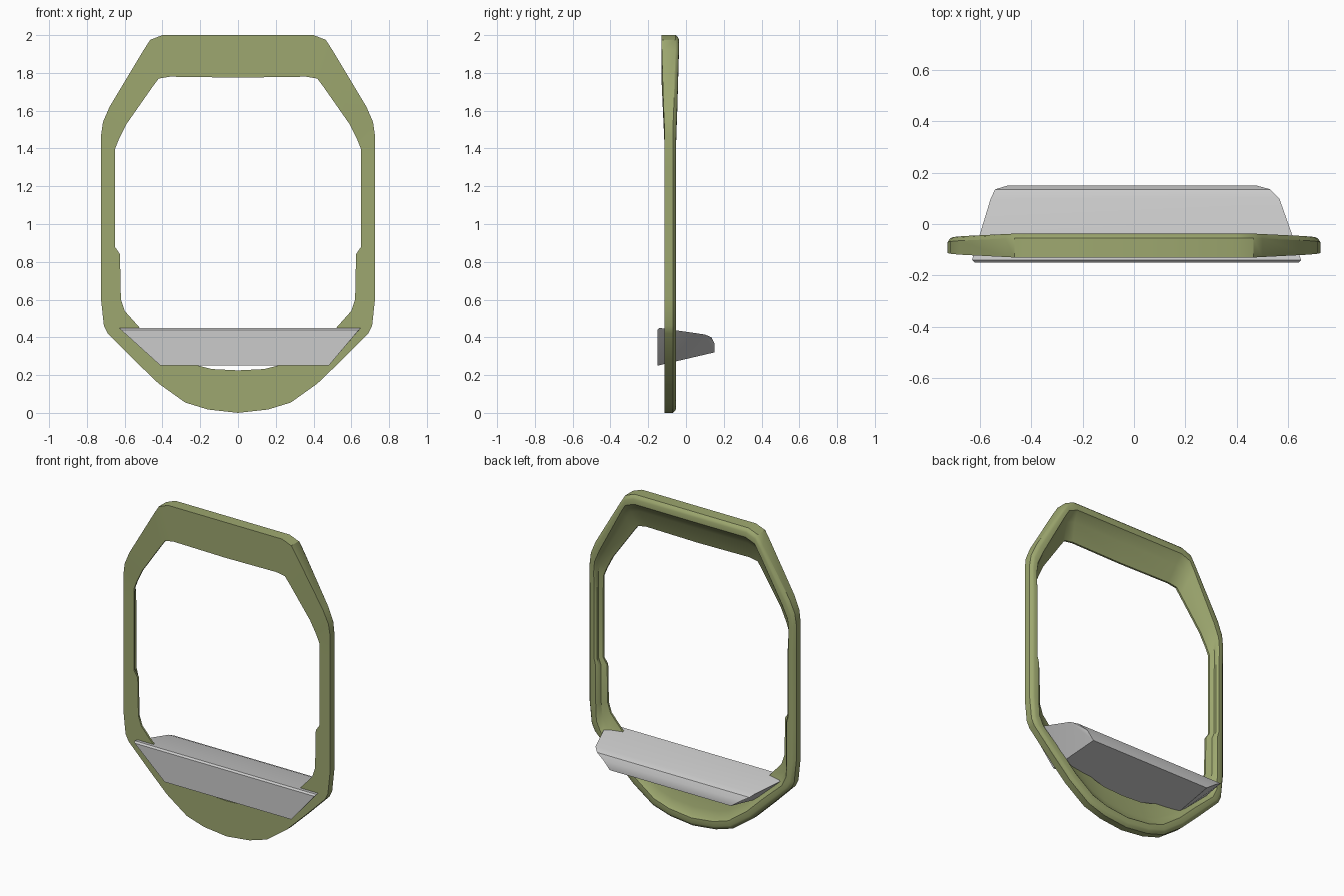
import bpy, bmesh
from mathutils import Vector

if "Cube" in bpy.data.objects:
    bpy.data.objects.remove(bpy.data.objects["Cube"])


def make_object(name, bm, angle, color=None):
    bmesh.ops.recalc_face_normals(bm, faces=bm.faces)
    mesh = bpy.data.meshes.new(name)
    bm.to_mesh(mesh)
    bm.free()
    ob = bpy.data.objects.new(name, mesh)
    bpy.context.collection.objects.link(ob)
    if color:
        mat = bpy.data.materials.new(name + "_paint")
        mat.diffuse_color = color
        mat.use_nodes = True
        mat.node_tree.nodes["Principled BSDF"].inputs["Base Color"].default_value = mat.diffuse_color
        mesh.materials.append(mat)
    bpy.ops.object.select_all(action='DESELECT')
    ob.select_set(True)
    bpy.context.view_layer.objects.active = ob
    bpy.ops.object.shade_smooth_by_angle(angle=angle)
    return ob


def bridge(bm, rings, closed):
    n = len(rings[0])
    count = len(rings) if closed else len(rings) - 1
    for i in range(count):
        a, b = rings[i], rings[(i + 1) % len(rings)]
        for j in range(n):
            k = (j + 1) % n
            bm.faces.new((a[j], a[k], b[k], b[j]))


# Frame outline: right half, bottom to top, (outer x, z, inner x, z)
half = [
    (0, 0.0, 0, 0.225), (0.16, 0.018, 0.14, 0.232), (0.28, 0.055, 0.21, 0.25),
    (0.42, 0.155, 0.33, 0.30), (0.55, 0.28, 0.43, 0.37), (0.69, 0.42, 0.52, 0.45),
    (0.71, 0.46, 0.60, 0.54), (0.725, 0.60, 0.62, 0.60), (0.725, 0.84, 0.625, 0.84),
    (0.725, 0.88, 0.652, 0.88), (0.725, 1.30, 0.652, 1.30), (0.725, 1.47, 0.65, 1.40),
    (0.715, 1.54, 0.63, 1.45), (0.68, 1.62, 0.59, 1.53), (0.50, 1.92, 0.45, 1.73),
    (0.465, 1.975, 0.42, 1.77), (0.40, 2.0, 0.36, 1.78), (0, 2.0, 0, 1.775)]
outline = half + [(-a, b, -c, d) for a, b, c, d in half[-2:0:-1]]

# Frame: thin front plate with a raised rounded rim around the back
bm = bmesh.new()
rings = []
for ox, oz, ix, iz in outline:
    outer, inner = Vector((ox, 0, oz)), Vector((ix, 0, iz))
    w = (inner - outer).length
    t = min(max((iz - 1.40) / 0.37, 0), 1)       # top part is thicker
    front, back = -0.113 - 0.017 * t, -0.052 + 0.015 * t
    rim = min(0.055, w * 0.6)
    section = [(0, front), (0, back - 0.018), (0.012, back - 0.005), (0.024, back),
               (rim, back), (rim + 0.012, back - 0.012),
               (rim + 0.35 * (w - rim), back - 0.03 - 0.012 * t),
               (w, front + 0.012), (w, front)]
    ring = []
    for d, y in section:
        p = outer.lerp(inner, d / w)
        ring.append(bm.verts.new((p.x, y, p.z)))
    rings.append(ring)
bridge(bm, rings, True)
make_object("window_frame", bm, 0.6, (0.34, 0.39, 0.16, 1))

# Shelf: tapered block through the lower opening, (y, z, left x, right x)
profile = [
    (-0.15, 0.25, -0.41, 0.48), (-0.15, 0.44, -0.62, 0.64),
    (-0.14, 0.45, -0.63, 0.65), (0.10, 0.415, -0.557, 0.565),
    (0.135, 0.40, -0.54, 0.53), (0.15, 0.37, -0.49, 0.475),
    (0.15, 0.32, -0.42, 0.43)]
bm = bmesh.new()
left = [bm.verts.new((l, y, z)) for y, z, l, r in profile]
right = [bm.verts.new((r, y, z)) for y, z, l, r in profile]
bridge(bm, [left, right], False)
bm.faces.new(left)
bm.faces.new(right)
bmesh.ops.triangulate(bm, faces=[f for f in bm.faces if len(f.verts) > 4])
make_object("shelf", bm, 0.5)
